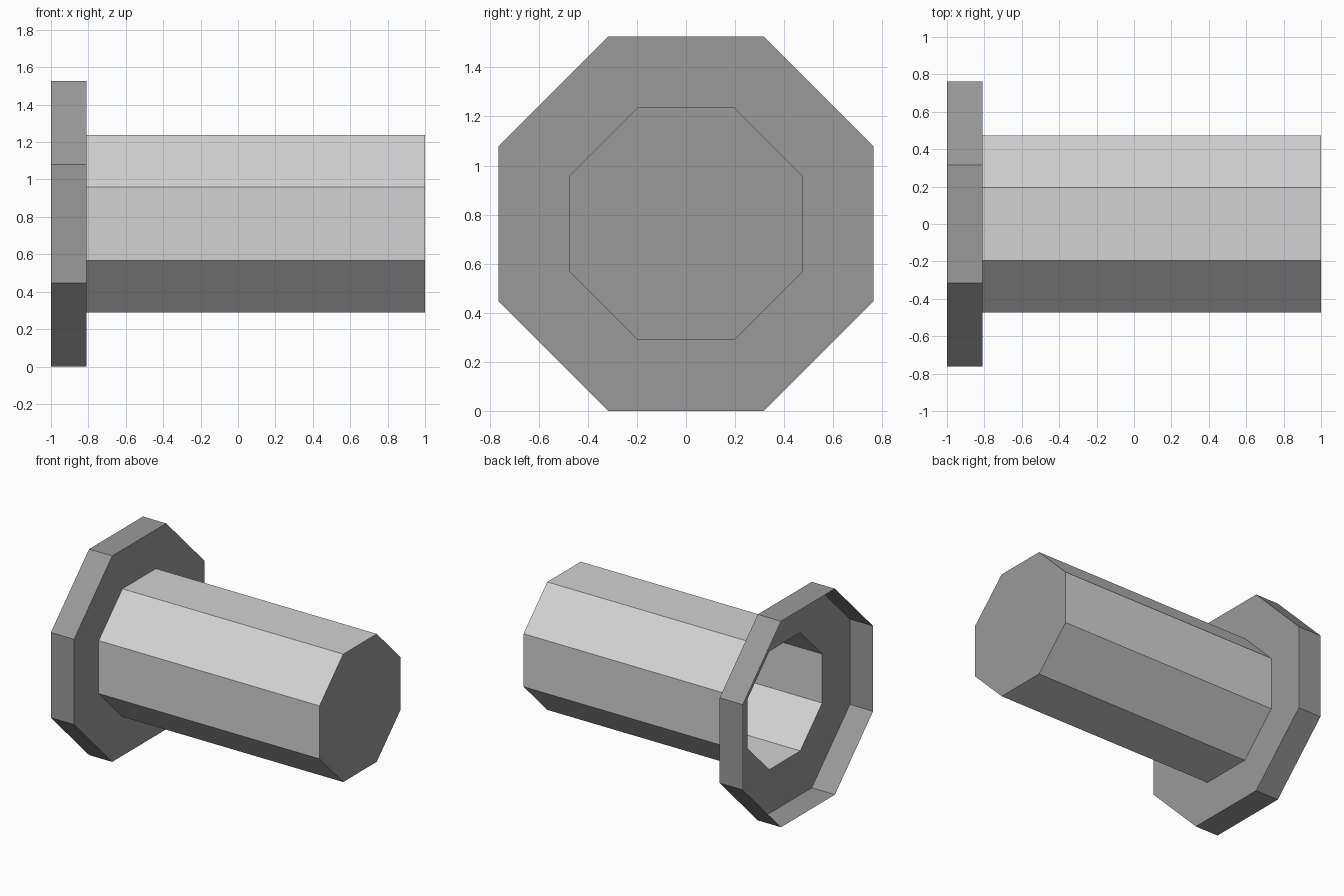
import bpy, bmesh, math

if "Cube" in bpy.data.objects:
    bpy.data.objects.remove(bpy.data.objects["Cube"])

SIDES = 8
R_FLANGE, R_TUBE, R_BORE = 0.763, 0.474, 0.438   # centre-to-flat distances
X_OPEN, X_STEP, X_BORE_END, X_END = -1.0, -0.81, 0.965, 1.0
Z_AXIS = R_FLANGE


def material(name, value):
    m = bpy.data.materials.new(name)
    m.diffuse_color = (value, value, value, 1)
    m.use_nodes = True
    m.node_tree.nodes["Principled BSDF"].inputs["Base Color"].default_value = m.diffuse_color
    return m


light = material("light grey", 0.645)
dark = material("dark grey", 0.323)


def octagon_sheet(name, profile, mat, cap_end=False):
    """Join octagonal rings (x, flat distance) into a sheet along the x axis."""
    bm = bmesh.new()
    rings = []
    for x, flat in profile:
        r = flat / math.cos(math.pi / SIDES)
        angles = [(i + 0.5) * 2 * math.pi / SIDES for i in range(SIDES)]
        rings.append([bm.verts.new((x, r * math.cos(a), Z_AXIS + r * math.sin(a)))
                      for a in angles])
    for a, b in zip(rings, rings[1:]):
        for i in range(SIDES):
            j = (i + 1) % SIDES
            bm.faces.new((a[i], a[j], b[j], b[i]))
    if cap_end:
        bm.faces.new(rings[-1])
    bmesh.ops.recalc_face_normals(bm, faces=bm.faces[:])
    mesh = bpy.data.meshes.new(name)
    bm.to_mesh(mesh)
    bm.free()
    mesh.materials.append(mat)
    obj = bpy.data.objects.new(name, mesh)
    bpy.context.collection.objects.link(obj)
    return obj


# Flange: open cup whose floor is a ring around the bore
octagon_sheet("flange", [(X_OPEN, R_FLANGE), (X_STEP, R_FLANGE), (X_STEP, R_BORE)], dark)

# Tube: outer skin and the bore wall, with a dark end cap
tube = octagon_sheet("tube", [(X_STEP, R_TUBE), (X_END, R_TUBE)], light, cap_end=True)
bore = octagon_sheet("bore", [(X_STEP, R_BORE), (X_BORE_END, R_BORE)], light, cap_end=True)
bore.data.flip_normals()
for obj in (tube, bore):
    obj.data.materials.append(dark)
    for p in obj.data.polygons:
        if abs(p.normal.x) > 0.9:
            p.material_index = 1
